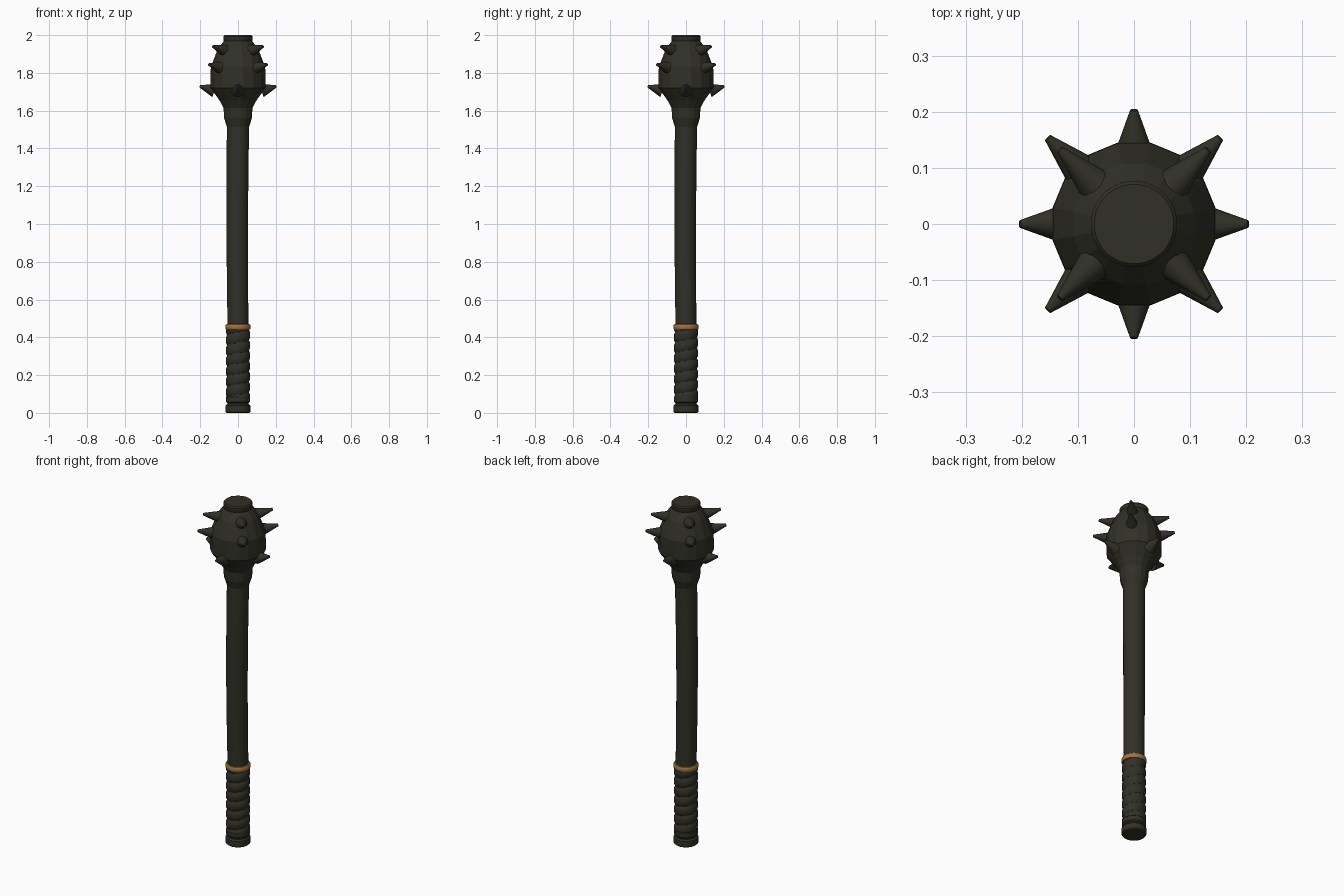
import bpy, bmesh, math
from mathutils import Vector

cube = bpy.data.objects.get("Cube")
if cube:
    bpy.data.objects.remove(cube, do_unlink=True)


def material(name, rgb, rough):
    m = bpy.data.materials.new(name)
    m.use_nodes = True
    m.diffuse_color = (*rgb, 1)
    bsdf = m.node_tree.nodes["Principled BSDF"]
    bsdf.inputs["Base Color"].default_value = (*rgb, 1)
    bsdf.inputs["Roughness"].default_value = rough
    return m


dark = material("dark olive wood", (0.03, 0.03, 0.02), 0.7)
bronze = material("bronze", (0.36, 0.17, 0.05), 0.6)


def finish(name, bm, mat, smooth_angle):
    bmesh.ops.recalc_face_normals(bm, faces=bm.faces)
    mesh = bpy.data.meshes.new(name)
    bm.to_mesh(mesh)
    bm.free()
    mesh.materials.append(mat)
    ob = bpy.data.objects.new(name, mesh)
    bpy.context.collection.objects.link(ob)
    if smooth_angle:
        bpy.ops.object.select_all(action='DESELECT')
        ob.select_set(True)
        bpy.context.view_layer.objects.active = ob
        bpy.ops.object.shade_smooth_by_angle(angle=math.radians(smooth_angle))
    return ob


def stack(name, heights, radius, mat, sides=32, smooth_angle=35):
    """Closed stack of rings; radius(i, angle) gives the distance from the axis."""
    bm = bmesh.new()
    rings = []
    for i, z in enumerate(heights):
        ring = []
        for k in range(sides):
            a = math.tau * (k + 0.5) / sides
            r = radius(i, a)
            ring.append(bm.verts.new((r * math.cos(a), r * math.sin(a), z)))
        rings.append(ring)
    for low, high in zip(rings, rings[1:]):
        for k in range(sides):
            n = (k + 1) % sides
            bm.faces.new((low[k], low[n], high[n], high[k]))
    bm.faces.new(rings[0])
    bm.faces.new(rings[-1])
    return finish(name, bm, mat, smooth_angle)


def lathe(name, profile, mat, **options):
    return stack(name, [z for r, z in profile],
                 lambda i, a: profile[i][0], mat, **options)


# Pommel and the plain band above it
lathe("pommel", [(0.060, 0), (0.066, 0.006), (0.066, 0.038), (0.059, 0.046)], dark)
lathe("pommel_band", [(0.057, 0.04), (0.057, 0.052), (0.064, 0.058),
                      (0.064, 0.084), (0.057, 0.092)], dark)

# Grip wrapped with a rising spiral strip
PITCH = 0.055
levels = [0.085 + 0.0045 * i for i in range(81)]


def wrap_radius(i, a):
    phase = math.pi * (levels[i] / PITCH - a / math.tau)
    return 0.055 + 0.010 * math.sqrt(abs(math.sin(phase)))


stack("wrapped_grip", levels, wrap_radius, dark, smooth_angle=50)

# Bronze ring above the grip
lathe("grip_ring", [(0.055, 0.439), (0.063, 0.441), (0.067, 0.448), (0.067, 0.462),
                    (0.063, 0.469), (0.055, 0.471)], bronze)

# Slightly bowed wooden shaft
shaft = stack("shaft", [0.45 + 0.09 * i for i in range(13)],
              lambda i, a: 0.056 + 0.0003 * i, dark, sides=20)
for v in shaft.data.vertices:
    bow = 0.004 * math.sin(math.pi * (v.co.z - 0.45) / 1.08)
    v.co.x -= bow
    v.co.y -= bow

# Faceted head with its socket, and the collar on top
lathe("head", [(0.057, 1.505), (0.075, 1.56), (0.078, 1.615), (0.100, 1.655),
               (0.148, 1.72), (0.147, 1.83), (0.110, 1.925), (0.074, 1.972)],
      dark, sides=16, smooth_angle=0)
lathe("top_collar", [(0.070, 1.96), (0.077, 1.97), (0.077, 1.993), (0.071, 2.0)], dark)


def spike(name, turn, start, tip):
    """Blunt cone from start to tip, both given as (distance from axis, height)."""
    bm = bmesh.new()
    out = Vector((math.cos(turn), math.sin(turn), 0))
    a = out * start[0] + Vector((0, 0, start[1]))
    b = out * tip[0] + Vector((0, 0, tip[1]))
    bmesh.ops.create_cone(bm, cap_ends=True, segments=16, radius1=0.035,
                          radius2=0.007, depth=(b - a).length)
    bm.transform((b - a).to_track_quat('Z', 'Y').to_matrix().to_4x4())
    bmesh.ops.translate(bm, vec=(a + b) / 2, verts=bm.verts)
    finish(name, bm, dark, 40)


# Four spikes in each tier; the upper two tiers sit on the diagonals
tiers = [("lower", 0, (0.125, 1.705), (0.203, 1.73)),
         ("middle", 0.5, (0.125, 1.825), (0.217, 1.845)),
         ("upper", 0.5, (0.088, 1.915), (0.187, 1.94))]
for tier, offset, start, tip in tiers:
    for k in range(4):
        spike(f"{tier}_spike_{k + 1}", (k + offset) * math.pi / 2, start, tip)
